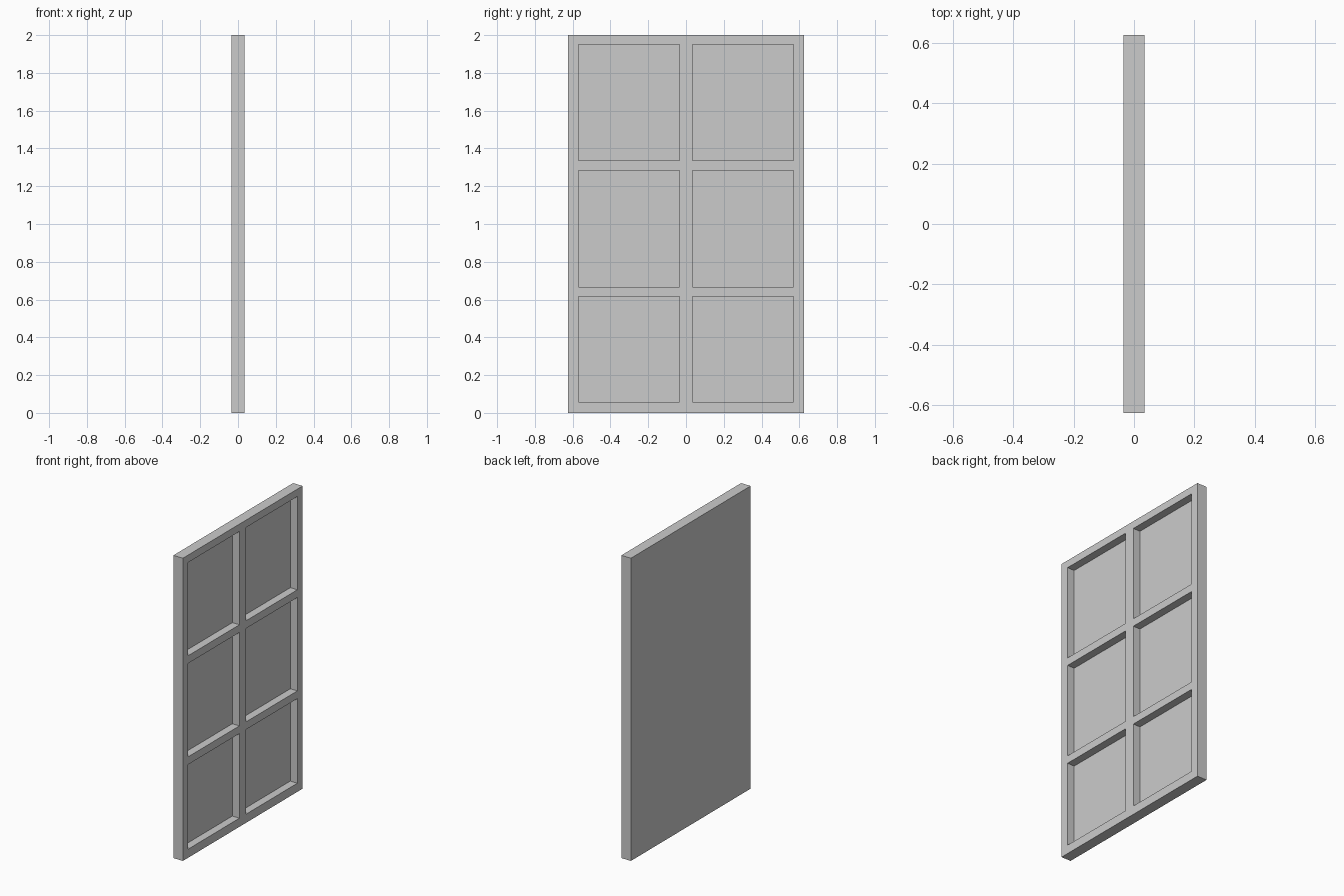
import bpy
import bmesh
from mathutils import Matrix

if "Cube" in bpy.data.objects:
    bpy.data.objects.remove(bpy.data.objects["Cube"])

HALF_X, HALF_Y, HEIGHT = 0.035, 0.625, 2.0
FLOOR_X = -0.017                                   # bottom of the recesses
COLUMNS = [(-0.57, -0.035), (0.035, 0.57)]
ROWS = [(0.057, 0.616), (0.667, 1.284), (1.335, 1.951)]


def add_box(bm, xs, ys, zs):
    spans = (xs, ys, zs)
    centre = [(a + b) / 2 for a, b in spans]
    size = [b - a for a, b in spans]
    bmesh.ops.create_cube(
        bm, size=1,
        matrix=Matrix.Translation(centre) @ Matrix.Diagonal((*size, 1)))


def make_object(name, boxes):
    bm = bmesh.new()
    for box in boxes:
        add_box(bm, *box)
    mesh = bpy.data.meshes.new(name)
    bm.to_mesh(mesh)
    bm.free()
    obj = bpy.data.objects.new(name, mesh)
    bpy.context.collection.objects.link(obj)
    return obj


# Solid door slab, flat on the back
panel = make_object("door_panel", [
    ((-HALF_X, HALF_X), (-HALF_Y, HALF_Y), (0, HEIGHT))])

# Six recesses cut into the +x face
cutter = make_object("recess_cutter", [
    ((FLOOR_X, HALF_X + 0.1), ys, zs) for ys in COLUMNS for zs in ROWS])
cutter.hide_render = True

cut = panel.modifiers.new("recesses", 'BOOLEAN')
cut.operation = 'DIFFERENCE'
cut.solver = 'EXACT'
cut.object = cutter

# Bake the cut and drop the helper
bpy.context.view_layer.objects.active = panel
panel.select_set(True)
bpy.ops.object.modifier_apply(modifier=cut.name)
bpy.data.objects.remove(cutter, do_unlink=True)
